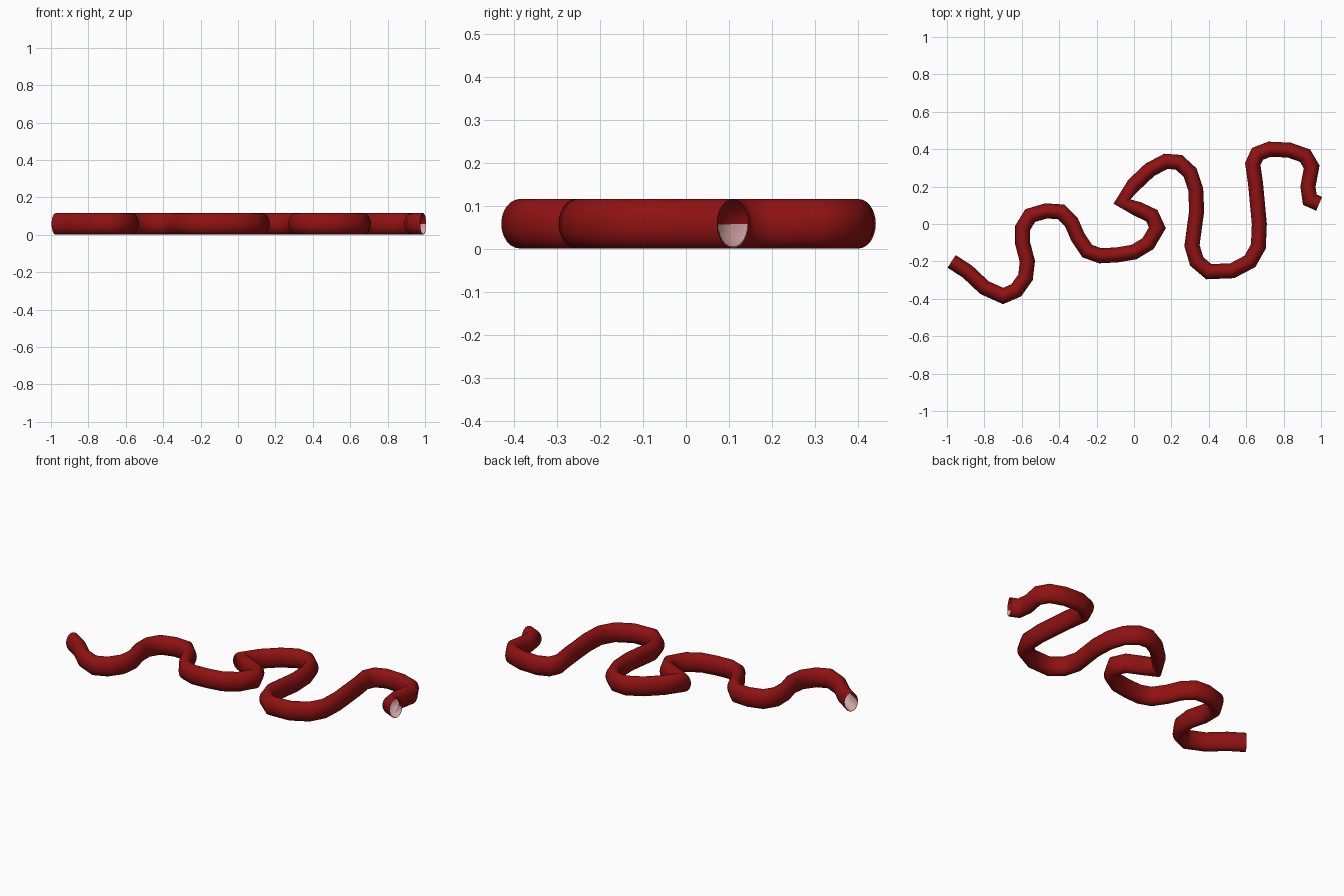
import bpy, bmesh, math
from mathutils import Vector

if "Cube" in bpy.data.objects:
    bpy.data.objects.remove(bpy.data.objects["Cube"])

# Winding centreline seen from above, in hundredths of a unit
PATH = [(-97.5, -20), (-89, -25.5), (-80, -34), (-70, -38.5), (-63, -35.5), (-58, -28.5),
        (-57, -20), (-59.5, -10.5), (-59.5, -2), (-55.5, 4.5), (-47, 7), (-39, 6.5),
        (-33.5, 1), (-30, -7), (-25, -14.5), (-18, -17), (-9, -16.5), (0, -15), (7.5, -10.5),
        (12.5, -2), (9.5, 4.5), (2, 8), (-6.5, 12), (0, 21), (8.5, 29), (17, 33.5),
        (24, 33), (30, 27.5), (33, 18.5), (33.5, 7), (31, -11.5), (33.5, -20),
        (40, -25.5), (52.5, -25), (62, -20), (66.5, -12), (67, 0), (65, 21.5),
        (63.5, 32), (66, 37.5), (72.5, 40), (83, 39.5), (91.5, 36.5), (95, 30.5),
        (93, 20), (94, 13), (99, 10.8)]
POINTS = [Vector((x / 100, y / 100)) for x, y in PATH]
HALF_W, HALF_H, MID_Z = 0.04, 0.0575, 0.0585


def material(name, color):
    m = bpy.data.materials.new(name)
    m.diffuse_color = (*color, 1)
    m.use_nodes = True
    m.node_tree.nodes["Principled BSDF"].inputs["Base Color"].default_value = m.diffuse_color
    return m


def sweep(name, scale, a0, a1, steps, closed, mat, inward=False):
    """Sweep an elliptical arc along the centreline, open at both ends."""
    bm = bmesh.new()
    rings = []
    n = len(POINTS)
    for i, p in enumerate(POINTS):
        d_in = (p - POINTS[max(i - 1, 0)]) if i else POINTS[1] - p
        d_out = (POINTS[i + 1] - p) if i < n - 1 else d_in
        d_in, d_out = d_in.normalized(), d_out.normalized()
        t = (d_in + d_out).normalized()
        side = Vector((-t.y, t.x)) * min(1 / max(t.dot(d_in), 0.1), 1.15)
        ring = []
        for k in range(steps if closed else steps + 1):
            a = a0 + (a1 - a0) * k / steps
            q = p + side * (HALF_W * scale * math.cos(a))
            ring.append(bm.verts.new((q.x, q.y, MID_Z + HALF_H * scale * math.sin(a))))
        rings.append(ring)
    for r, s in zip(rings, rings[1:]):
        for k in range(steps):
            j = (k + 1) % len(r)
            quad = (r[k], r[j], s[j], s[k])
            f = bm.faces.new(quad if inward else quad[::-1])
            f.smooth = True
    if closed:
        bmesh.ops.recalc_face_normals(bm, faces=bm.faces)
    mesh = bpy.data.meshes.new(name)
    bm.to_mesh(mesh)
    bm.free()
    mesh.materials.append(mat)
    obj = bpy.data.objects.new(name, mesh)
    bpy.context.collection.objects.link(obj)
    return obj


red = material("dark red", (0.28, 0.006, 0.006))
pink = material("pale pink", (0.72, 0.42, 0.42))

# Outer hollow tube
sweep("outer_tube", 1.0, 0, 2 * math.pi, 24, True, red)
# Pale lining in the lower half of the tube
sweep("lower_lining", 0.94, math.pi, 2 * math.pi, 12, False, pink, inward=True)
